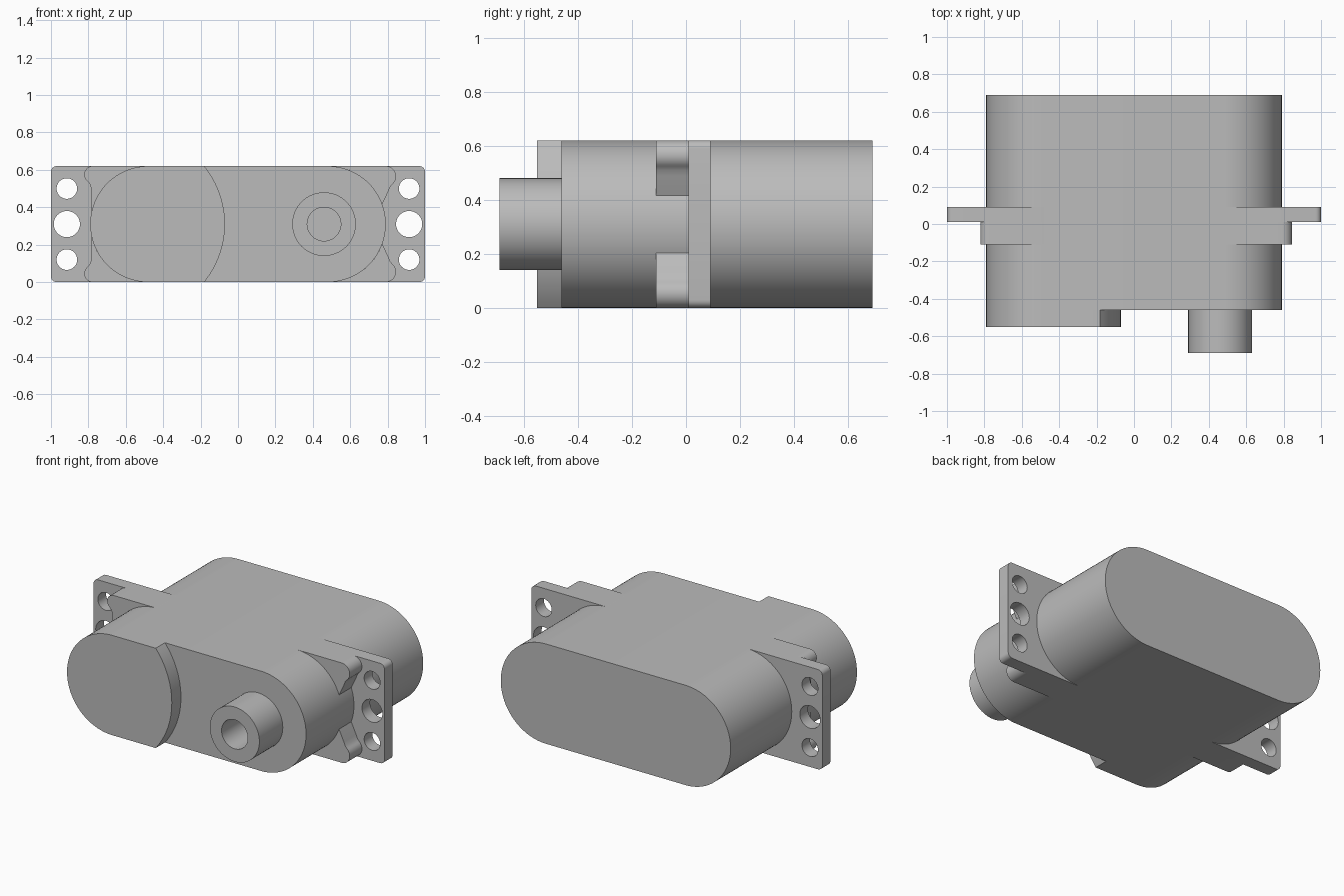
import bpy, bmesh
from math import pi, sin, cos, asin, radians
from mathutils import Matrix

cube = bpy.data.objects.get("Cube")
if cube:
    bpy.data.objects.remove(cube)

grey = bpy.data.materials.new("housing_grey")
grey.use_nodes = True
GREY = (0.5, 0.5, 0.5, 1)
grey.diffuse_color = GREY
grey.node_tree.nodes["Principled BSDF"].inputs["Base Color"].default_value = GREY

TOP = 0.62
R = TOP / 2          # radius of the rounded body ends
END = 0.79 - R       # centre of the rounded ends
MID = R              # height of the centre line


def arc(cx, cz, r, a0, a1, n):
    """Points on an arc, angles in degrees."""
    steps = [radians(a0 + (a1 - a0) * i / n) for i in range(n + 1)]
    return [(cx + r * cos(a), cz + r * sin(a)) for a in steps]


def circle(cx, cz, r, n=48):
    return arc(cx, cz, r, 0, 360, n)[:-1]


def mirror_x(points):
    return [(-x, z) for x, z in points]


def flip_z(points):
    return [(x, TOP - z) for x, z in points]


def extrude(name, outlines, y0, y1):
    """Extrude closed x-z outlines (inner ones become holes) from y0 to y1."""
    curve = bpy.data.curves.new(name, 'CURVE')
    curve.dimensions = '2D'
    curve.fill_mode = 'BOTH'
    curve.extrude = (y1 - y0) / 2
    for points in outlines:
        spline = curve.splines.new('POLY')
        spline.points.add(len(points) - 1)
        for p, (x, z) in zip(spline.points, points):
            p.co = (x, z, 0, 1)
        spline.use_cyclic_u = True
    temp = bpy.data.objects.new(name + "_curve", curve)
    bpy.context.collection.objects.link(temp)
    bpy.context.view_layer.update()
    mesh = bpy.data.meshes.new_from_object(
        temp.evaluated_get(bpy.context.evaluated_depsgraph_get()))
    bpy.data.objects.remove(temp)
    bpy.data.curves.remove(curve)

    # Stand the profile upright, weld caps to walls and smooth the curved walls
    bm = bmesh.new()
    bm.from_mesh(mesh)
    bm.transform(Matrix.Translation((0, (y0 + y1) / 2, 0)) @ Matrix.Rotation(pi / 2, 4, 'X'))
    bmesh.ops.remove_doubles(bm, verts=bm.verts, dist=1e-5)
    bmesh.ops.recalc_face_normals(bm, faces=bm.faces)
    for f in bm.faces:
        f.smooth = True
    bm.to_mesh(mesh)
    bm.free()
    mesh.set_sharp_from_angle(angle=radians(30))
    mesh.name = name
    mesh.materials.clear()
    mesh.materials.append(grey)
    obj = bpy.data.objects.new(name, mesh)
    bpy.context.collection.objects.link(obj)
    return obj


# Main housing
right_end = arc(END, MID, R, -90, 90, 48)
left_end = arc(-END, MID, R, 90, 270, 48)
extrude("housing", [right_end + left_end], -0.46, 0.69)

# Raised front cover with a bowed edge
bow_r = 0.49
bow = math_half = asin(R / bow_r) * 180 / pi
bowed_edge = arc(-0.07 - bow_r, MID, bow_r, -bow, bow, 24)
extrude("front_cover", [left_end + bowed_edge], -0.55, -0.46)

# Hollow output shaft
extrude("output_shaft", [circle(0.46, MID, 0.17, 64), circle(0.46, MID, 0.09)], -0.69, -0.46)

# Mounting tabs with three screw holes each
c = 0.03
tab = (arc(1 - c, c, c, -90, 0, 6) + arc(1 - c, TOP - c, c, 0, 90, 6)
       + right_end[::-1])
holes = [circle(0.915, MID, 0.07), circle(0.915, 0.12, 0.055), circle(0.915, 0.5, 0.055)]
extrude("left_mounting_tab", [tab] + holes, 0.01, 0.09)
extrude("right_mounting_tab", [mirror_x(o) for o in [tab] + holes], 0.01, 0.09)


# Corner ribs in front of the tabs, hugging the rounded ends
def rib(tip_x, r, meet):
    lobe = arc(tip_x - r, TOP - r, r, 90, -50, 14)
    x, z = lobe[-1]
    neck = [(x - 0.012, z - 0.014), (x - 0.02, z - 0.035)]
    return lobe + neck + arc(END, MID, R, meet, 90, 30)


left_rib = rib(0.845, 0.055, 20)
right_rib = mirror_x(rib(0.822, 0.045, 13))
for side, outline in (("left", left_rib), ("right", right_rib)):
    extrude(side + "_upper_rib", [outline], -0.11, 0.01)
    extrude(side + "_lower_rib", [flip_z(outline)], -0.11, 0.01)
